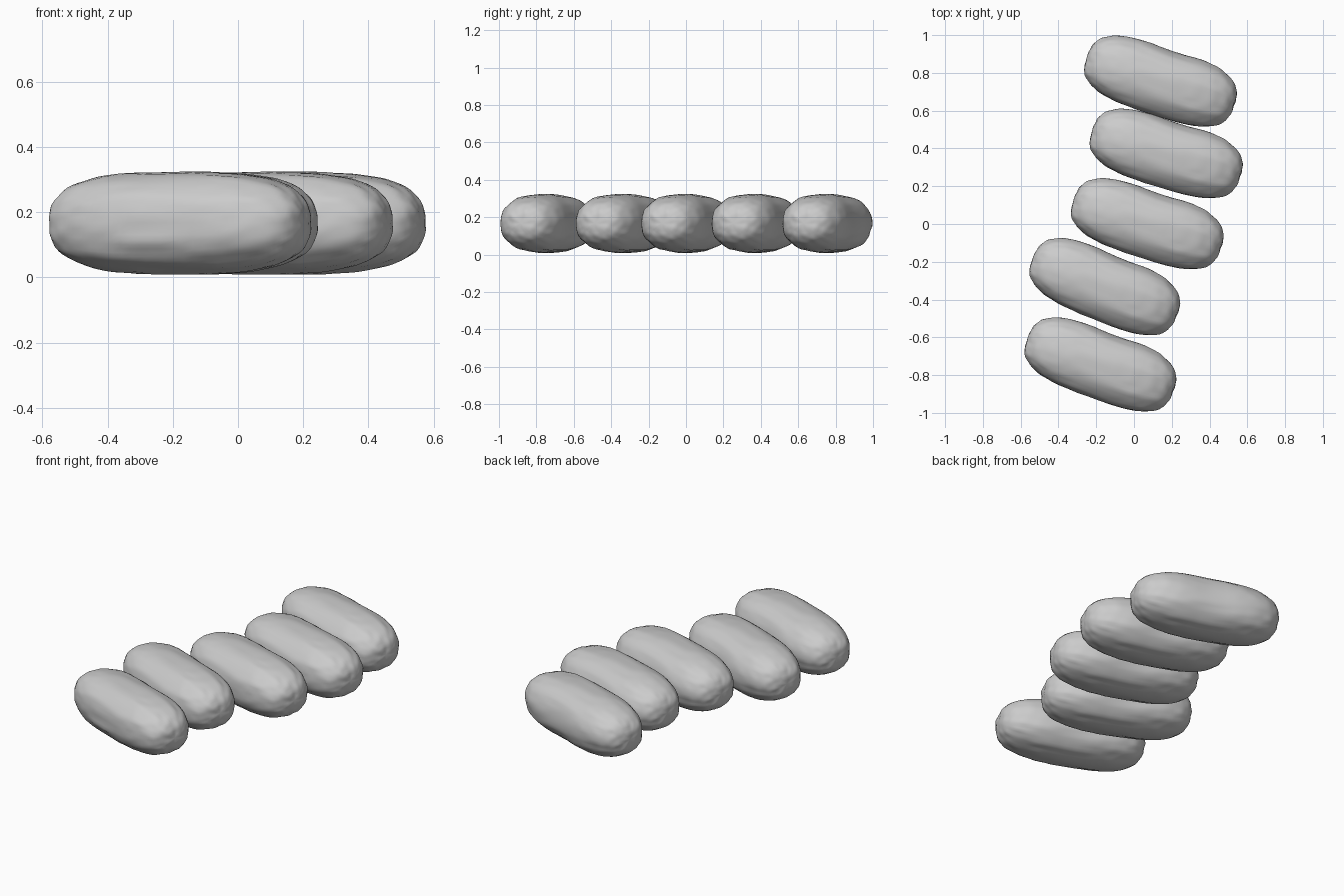
import bpy, bmesh, math
from mathutils import Vector, noise

if "Cube" in bpy.data.objects:
    bpy.data.objects.remove(bpy.data.objects["Cube"])

grey = bpy.data.materials.new("plain grey")
grey.use_nodes = True
colour = (0.6, 0.6, 0.6, 1)
grey.diffuse_color = colour
grey.node_tree.nodes["Principled BSDF"].inputs["Base Color"].default_value = colour

HALF_LENGTH, HALF_WIDTH, HALF_HEIGHT = 0.41, 0.183, 0.156


def spow(v, e):
    return math.copysign(abs(v) ** e, v)


def loaf_point(d):
    """Map a unit direction to a blunt, wrinkled capsule along x."""
    ring = math.hypot(d.y, d.z)
    a = math.atan2(d.z, d.y)
    r = ring ** 0.68
    x = HALF_LENGTH * spow(d.x, 0.68)
    y = HALF_WIDTH * r * spow(math.cos(a), 0.88)
    z = HALF_HEIGHT * r * spow(math.sin(a), 0.88)
    # long shallow furrows, broken up by finer dents
    furrow = noise.noise(Vector((x * 4, math.cos(a) * 3.5, math.sin(a) * 3.5)))
    dent = noise.noise(Vector((x * 16, y * 30, z * 30)))
    swell = 1 + 0.035 * furrow + 0.015 * dent
    # gentle waist on the back side
    if y > 0:
        y *= 1 - 0.07 * math.exp(-((x - 0.03) / 0.13) ** 2)
    return Vector((x * (1 + 0.012 * dent), y * swell, z * swell))


# One shared loaf mesh
bm = bmesh.new()
bmesh.ops.create_uvsphere(bm, u_segments=64, v_segments=48, radius=1)
for v in bm.verts:
    d = v.co.normalized()
    v.co = loaf_point(Vector((d.z, d.y, -d.x)))
bmesh.ops.recalc_face_normals(bm, faces=bm.faces)
for f in bm.faces:
    f.smooth = True
mesh = bpy.data.meshes.new("loaf")
bm.to_mesh(mesh)
bm.free()
mesh.materials.append(grey)

# Row of five loaves: centre x, centre y, turn in degrees
row = [(-0.178, -0.745, -20), (-0.155, -0.333, -22), (0.07, 0.0, -18),
       (0.17, 0.372, -17), (0.14, 0.755, -18)]
for i, (x, y, turn) in enumerate(row, 1):
    loaf = bpy.data.objects.new(f"loaf_{i}", mesh)
    loaf.location = (x, y, 0.167)
    loaf.rotation_euler.z = math.radians(turn)
    bpy.context.collection.objects.link(loaf)
